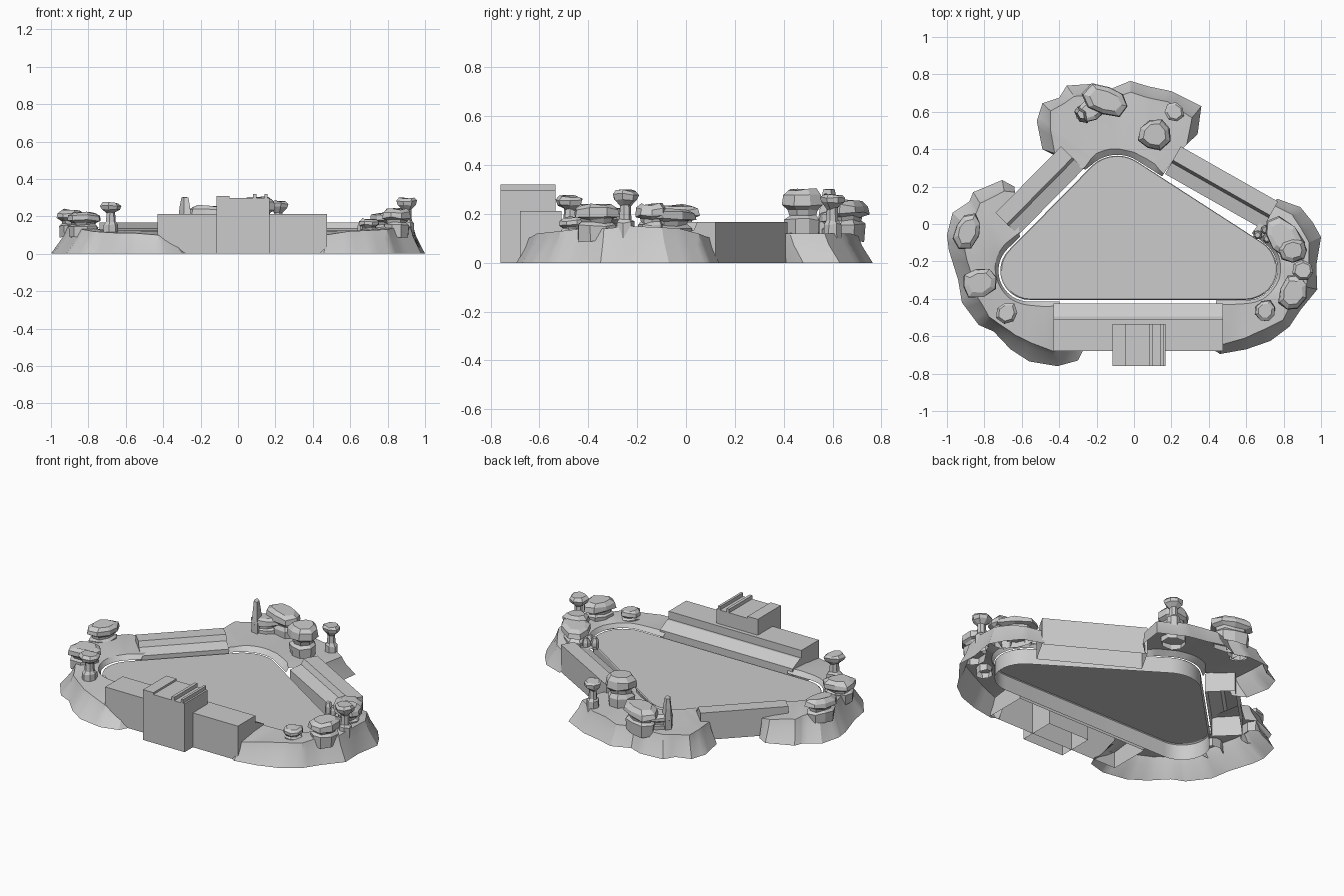
import bpy, bmesh, math, random
from mathutils import Vector

if "Cube" in bpy.data.objects:
    bpy.data.objects.remove(bpy.data.objects["Cube"])

random.seed(4)


def make(name, verts, faces, smooth=False):
    me = bpy.data.meshes.new(name)
    me.from_pydata([tuple(v) for v in verts], [], faces)
    me.update()
    ob = bpy.data.objects.new(name, me)
    bpy.context.collection.objects.link(ob)
    if smooth:
        bpy.ops.object.select_all(action='DESELECT')
        ob.select_set(True)
        bpy.context.view_layer.objects.active = ob
        bpy.ops.object.shade_smooth_by_angle(angle=math.radians(28))
    return ob


def grid(name, rows, closed=False, cap=False, smooth=False):
    """Skin a stack of equally long rows, going anticlockwise and upward."""
    n = len(rows[0])
    verts = [v for r in rows for v in r]
    faces = []
    for r in range(len(rows) - 1):
        for i in range(n if closed else n - 1):
            j = (i + 1) % n
            faces.append((r * n + i, r * n + j, (r + 1) * n + j, (r + 1) * n + i))
    if cap:
        faces.append(tuple(range((len(rows) - 1) * n, len(rows) * n)))
    return make(name, verts, faces, smooth)


def arc(c, r, a0, a1, n=12):
    return [(c[0] + r * math.cos(math.radians(a0 + (a1 - a0) * k / n)),
             c[1] + r * math.sin(math.radians(a0 + (a1 - a0) * k / n))) for k in range(n + 1)]


def resample(pts, n):
    pts = [Vector(p[:2]) for p in pts]
    lens = [0]
    for a, b in zip(pts, pts[1:]):
        lens.append(lens[-1] + (b - a).length)
    out = []
    for k in range(n):
        d = lens[-1] * k / (n - 1)
        i = max(i for i in range(len(pts) - 1) if lens[i] <= d + 1e-9)
        t = (d - lens[i]) / (lens[i + 1] - lens[i])
        out.append(pts[i].lerp(pts[i + 1], t))
    return out


# Pool floor with rounded corners and a skirt to the ground
L, R, B = (-.56, -.25), (.60, -.24), (-.09, .17)
pool = arc(L, .155, 135, 270) + arc(R, .165, -90, 58) + arc(B, .195, 58, 133)
grid("pool_basin", [[(x, y, 0) for x, y in pool], [(x, y, .095) for x, y in pool],
                    [(x * .99, y * .99, .1) for x, y in pool]], closed=True, cap=True, smooth=True)


# Rock banks: outline rows hold x, y, inset of the top edge, height of the top edge
def bank(name, outline, inner):
    n = len(outline)
    m = 4 * n - 3
    # refine inner edge only, keep the faceted outline
    edge = resample(inner, m)
    fine = []
    for i in range(m):
        a, t = divmod(i, 4)
        p, q = outline[a], outline[min(a + 1, n - 1)]
        fine.append([p[k] + (q[k] - p[k]) * t / 4 for k in range(4)])
    rows = [[] for _ in range(6)]
    for (x, y, s, h), e in zip(fine, edge):
        b = Vector((x, y))
        d = e - b
        top = b + d.normalized() * min(s, d.length * .6)
        pts = [(b, 0), (b.lerp(top, .72), h * .62), (top, h),
               (top.lerp(e, .45), max(h, .118)), (top.lerp(e, .9), .125), (e, .1)]
        for row, (p, z) in zip(rows, pts):
            row.append((p.x, p.y, z))
    grid(name, rows, smooth=True)


bank("left_bank",
     [(-.64, .2, .03, .11), (-.705, .235, .06, .12), (-.86, .17, .07, .13), (-.88, .12, .07, .14),
      (-.97, .06, .1, .15), (-1, -.06, .11, .15), (-.99, -.14, .11, .145), (-.94, -.3, .08, .14),
      (-.92, -.42, .09, .13), (-.83, -.54, .07, .12), (-.75, -.575, .05, .115),
      (-.66, -.67, .08, .11), (-.56, -.735, .1, .11), (-.41, -.76, .08, .1),
      (-.3, -.73, .08, .06), (-.27, -.67, .05, .02)],
     [(-.61, -.07)] + arc(L, .165, 135, 270) + [(-.40, -.415)])
bank("right_bank",
     [(.42, -.67, .04, .07), (.46, -.695, .05, .1), (.6, -.67, .06, .12), (.73, -.625, .07, .125),
      (.83, -.55, .05, .13), (.89, -.46, .06, .14), (.98, -.35, .06, .14), (.975, -.22, .04, .15),
      (1, -.07, .07, .145), (.955, .01, .07, .14), (.89, .09, .06, .12), (.765, .135, .04, .1)],
     [(.44, -.407)] + arc(R, .168, -90, 58) + [(.63, -.05)])
bank("back_bank",
     [(.25, .4, .03, .12), (.34, .48, .08, .12), (.36, .63, .08, .12), (.2, .71, .06, .12),
      (.08, .735, .06, .12), (-.02, .765, .06, .11), (-.13, .72, .05, .11), (-.21, .75, .06, .12),
      (-.36, .74, .07, .12), (-.4, .675, .04, .12), (-.49, .645, .06, .12),
      (-.52, .55, .09, .12), (-.49, .4, .07, .11), (-.41, .36, .03, .1)],
     [(.15, .255)] + arc(B, .2, 58, 133) + [(-.26, .29)])


# Straight walls: a profile (distance from start edge, z) swept from a to b, open below
def wall(name, a, b, profile):
    a, b = Vector(a), Vector(b)
    d = (b - a).normalized()
    side = Vector((-d.y, d.x))
    k = len(profile)
    verts = [(*(p + side * s), z) for p in (a, b) for s, z in profile]
    faces = [(i, i + k, i + 1 + k, i + 1) for i in range(k - 1)]
    faces += [tuple(range(k)), tuple(reversed(range(k, 2 * k)))]
    make(name, verts, faces)


side_profile = [(0, 0), (0, .168), (.085, .168), (.1, .135), (.17, .115), (.17, 0)]
wall("back_left_wall", (-.39, .415), (-.74, .06), side_profile)
wall("back_right_wall", (.77, .12), (.25, .415), side_profile)
wall("front_wall", (-.43, -.68), (.475, -.68),
     [(0, 0), (0, .212), (.17, .212), (.17, .165), (.185, .165), (.255, .13), (.255, 0)])

# Stepped block in the middle of the front wall
box = [(-.115, 0), (-.115, .31), (-.045, .31), (-.045, .298), (.08, .298), (.08, .32),
       (.098, .32), (.098, .298), (.142, .298), (.142, .32), (.157, .32), (.157, .298),
       (.168, .298), (.168, 0)]
nb = len(box)
make("front_block", [(x, y, z) for y in (-.76, -.535) for x, z in box],
     [(i, i + 1, i + 1 + nb, i + nb)[::-1] for i in range(nb - 1)]
     + [tuple(reversed(range(nb))), tuple(range(nb, 2 * nb))][::-1])


# Faceted rocks lofted from rough rings: profile of (radius factor, z)
def rock(name, x, y, rx, ry, turn, profile, sides=7, rough=.16):
    t = math.radians(turn)
    base = [random.uniform(1 - rough, 1 + rough * .5) for _ in range(sides)]
    rows = []
    for f, z in profile:
        ring = []
        for i in range(sides):
            a = 2 * math.pi * i / sides
            r = f * base[i] * random.uniform(.95, 1.05)
            u, v = rx * r * math.cos(a), ry * r * math.sin(a)
            ring.append((x + u * math.cos(t) - v * math.sin(t),
                         y + u * math.sin(t) + v * math.cos(t),
                         z + random.uniform(-.006, .006)))
        rows.append(ring)
    grid(name, rows, closed=True, cap=True)


def stack(top, low=.09):
    """Worn stone: wide foot, notch, overhanging cap."""
    h = top - low
    return [(.85, low), (.9, low + h * .42), (.7, low + h * .5), (.75, low + h * .6),
            (1.05, low + h * .68), (1, low + h * .88), (.7, top)]


def mushroom(top, low=.09):
    h = top - low
    return [(.75, low), (.72, low + h * .36), (.5, low + h * .42), (.45, low + h * .7),
            (.95, low + h * .82), (1.05, low + h * .93), (.8, top)]


for i, (x, y, rx, ry, turn, top) in enumerate([
        (-.89, -.035, .075, .1, -25, .235), (-.825, -.31, .1, .08, 15, .22),
        (.80, -.075, .13, .085, -45, .22), (.85, -.14, .075, .06, 0, .24),
        (.85, -.37, .075, .1, -20, .24), (.70, -.465, .06, .06, 20, .185),
        (.11, .48, .09, .085, 20, .3), (-.15, .66, .12, .085, -15, .255),
        (-.23, .61, .1, .06, 30, .21)]):
    rock(f"boulder_{i + 1}", x, y, rx, ry, turn, stack(top), sides=8)

for i, (x, y, r, top) in enumerate([(-.68, -.475, .057, .272), (.905, -.25, .058, .295),
                                    (.215, .6, .055, .28)]):
    rock(f"pillar_rock_{i + 1}", x, y, r, r, 40 * i, mushroom(top))

# Leaning spike of stone at the back, and loose pebbles
rock("spike_rock", -.285, .585, .035, .06, 30, [(1, .09), (.95, .18), (.75, .25), (.5, .3)], sides=5)
for i, (x, y) in enumerate([(.66, -.06), (.71, -.08), (.70, -.03)]):
    rock(f"pebble_{i + 1}", x, y, .025, .025, 20, [(1, .11), (1, .145), (.6, .17)], sides=6)
